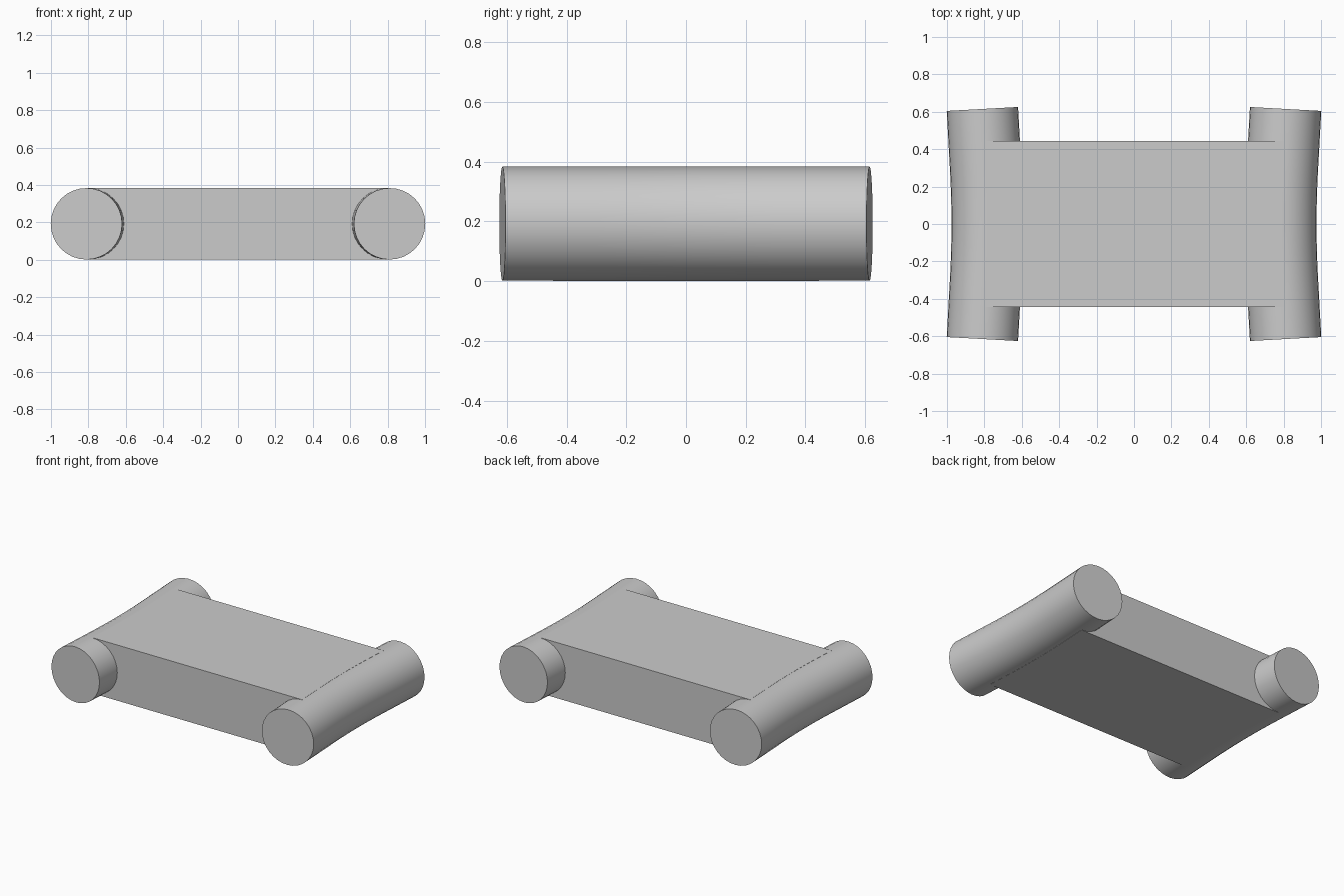
import bpy, bmesh, math
from mathutils import Vector

cube = bpy.data.objects.get("Cube")
if cube:
    bpy.data.objects.remove(cube)

R, MID_Z = 0.191, 0.1925       # roller radius and axis height
HALF_Y, SLAB_Y = 0.615, 0.445  # half lengths of roller and slab
WAIST_X, BEND_Y, SLOPE = 0.785, 0.3, 0.055
SIDES, STEPS = 32, 24

grey = bpy.data.materials.new("plain grey")
grey.use_nodes = True
colour = (0.6, 0.6, 0.6, 1)
grey.diffuse_color = colour
grey.node_tree.nodes["Principled BSDF"].inputs["Base Color"].default_value = colour


def axis(y):
    """Distance of the roller axis from the middle, and its slope, at y."""
    d = min(abs(y), BEND_Y)
    x = WAIST_X + SLOPE * d * d / (2 * BEND_Y) + SLOPE * (abs(y) - d)
    return x, math.copysign(SLOPE * d / BEND_Y, y)


def finish(name, bm):
    bmesh.ops.recalc_face_normals(bm, faces=bm.faces)
    mesh = bpy.data.meshes.new(name)
    bm.to_mesh(mesh)
    bm.free()
    mesh.materials.append(grey)
    obj = bpy.data.objects.new(name, mesh)
    bpy.context.collection.objects.link(obj)
    bpy.ops.object.select_all(action='DESELECT')
    obj.select_set(True)
    bpy.context.view_layer.objects.active = obj
    bpy.ops.object.shade_smooth_by_angle(angle=math.radians(30))


def roller(name, side):
    """Round bar swept along the gently waisted axis."""
    bm = bmesh.new()
    rings = []
    for i in range(STEPS + 1):
        y = HALF_Y * (2 * i / STEPS - 1)
        x, slope = axis(y)
        across = Vector((side, -slope, 0)).normalized()
        ring = []
        for k in range(SIDES):
            a = math.tau * k / SIDES
            ring.append(bm.verts.new(Vector((side * x, y, MID_Z))
                        + across * R * math.cos(a) + Vector((0, 0, R * math.sin(a)))))
        rings.append(ring)
    for r, s in zip(rings, rings[1:]):
        for k in range(SIDES):
            n = (k + 1) % SIDES
            bm.faces.new((r[k], r[n], s[n], s[k]))
    bm.faces.new(rings[0])
    bm.faces.new(rings[-1])
    finish(name, bm)


roller("left_roller", 1)
roller("right_roller", -1)

# Flat slab whose ends follow the roller axes
bm = bmesh.new()
ys = [SLAB_Y * (2 * i / STEPS - 1) for i in range(STEPS + 1)]
outline = [(axis(y)[0], y) for y in ys] + [(-axis(y)[0], y) for y in reversed(ys)]
base = bm.faces.new([bm.verts.new((x, y, MID_Z - R - 0.001)) for x, y in outline])
top = bmesh.ops.extrude_face_region(bm, geom=[base])["geom"]
bmesh.ops.translate(bm, vec=(0, 0, 2 * R + 0.002),
                    verts=[v for v in top if isinstance(v, bmesh.types.BMVert)])
finish("slab", bm)
